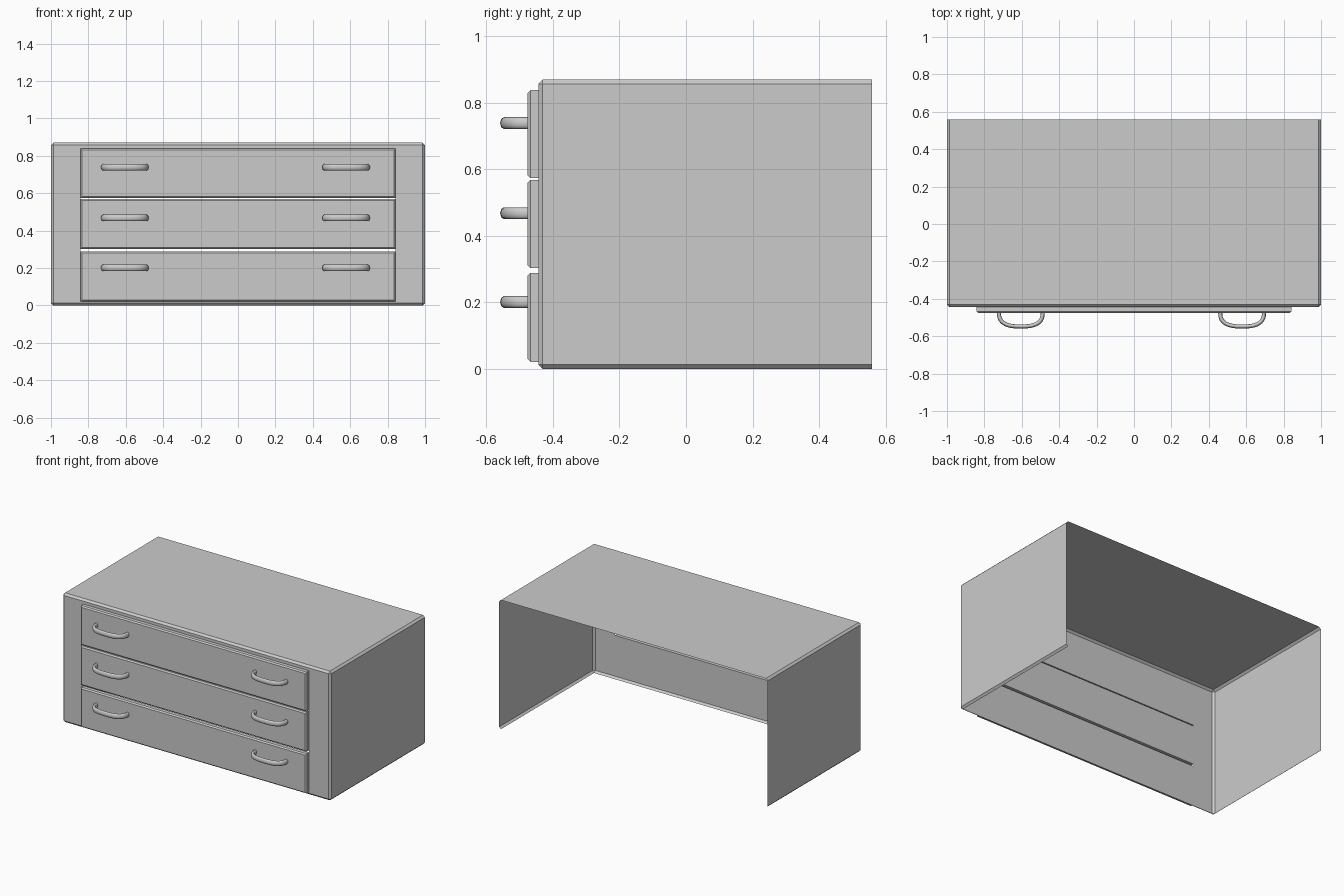
import bpy, bmesh, math
from mathutils import Vector

cube = bpy.data.objects.get("Cube")
if cube:
    bpy.data.objects.remove(cube, do_unlink=True)

grey = bpy.data.materials.new("light_grey")
grey.use_nodes = True
COLOUR = (0.6, 0.6, 0.6, 1)
grey.diffuse_color = COLOUR
grey.node_tree.nodes["Principled BSDF"].inputs["Base Color"].default_value = COLOUR

HALF_W = 1.0
FRONT, BACK = -0.444, 0.56
TOP = 0.87
DRAWER_W = 0.841
DRAWER_FRONT = -0.476
DRAWERS = [(0.021, 0.288, 0.201), (0.303, 0.568, 0.468), (0.574, 0.838, 0.739)]


def add_box(bm, low, high):
    bmesh.ops.create_cube(bm, size=1)
    low, high = Vector(low), Vector(high)
    for v in bm.verts:
        v.co = (low + high) / 2 + v.co * (high - low)


def finish(bm, name):
    mesh = bpy.data.meshes.new(name)
    bm.to_mesh(mesh)
    bm.free()
    mesh.materials.append(grey)
    obj = bpy.data.objects.new(name, mesh)
    bpy.context.collection.objects.link(obj)
    return obj


def chamfer(bm, edges, width):
    bmesh.ops.bevel(bm, geom=edges, offset=width, segments=1, affect='EDGES')


# Case: thin chamfered shell, open at the back and underneath
bm = bmesh.new()
add_box(bm, (-HALF_W, FRONT, 0), (HALF_W, BACK, TOP))
chamfer(bm, [e for e in bm.edges if any(v.co.y < 0 for v in e.verts)], 0.013)
bm.normal_update()
bmesh.ops.delete(bm, geom=[f for f in bm.faces if f.normal.y > 0.9 or f.normal.z < -0.9],
                 context='FACES_ONLY')

# Opening in the case front behind the drawers
cuts = [((-DRAWER_W, 0, 0), (1, 0, 0)), ((DRAWER_W, 0, 0), (1, 0, 0)),
        ((0, 0, DRAWERS[0][0]), (0, 0, 1)), ((0, 0, DRAWERS[-1][1]), (0, 0, 1))]
for point, normal in cuts:
    faces = [f for f in bm.faces if f.normal.y < -0.9]
    geom = set(faces)
    for f in faces:
        geom.update(f.edges)
        geom.update(f.verts)
    bmesh.ops.bisect_plane(bm, geom=list(geom), plane_co=point, plane_no=normal)
    bm.normal_update()
hole = []
for f in bm.faces:
    c = f.calc_center_median()
    if f.normal.y < -0.9 and abs(c.x) < DRAWER_W and DRAWERS[0][0] < c.z < DRAWERS[-1][1]:
        hole.append(f)
bmesh.ops.delete(bm, geom=hole, context='FACES')
finish(bm, "case")


# Bow handle: round tube on a flattened arch, stretched upright
def add_handle(name, x, z):
    curve = bpy.data.curves.new(name, 'CURVE')
    curve.dimensions = '3D'
    curve.bevel_depth = 0.011
    curve.bevel_resolution = 2
    steps = 20
    spline = curve.splines.new('POLY')
    spline.points.add(steps)
    for i, p in enumerate(spline.points):
        a = math.pi * i / steps
        c, s = math.cos(a), max(math.sin(a), 0)
        p.co = (math.copysign(abs(c) ** 0.75, c) * 0.117, -0.075 * s ** 0.75, 0, 1)
    curve.materials.append(grey)
    obj = bpy.data.objects.new(name, curve)
    bpy.context.collection.objects.link(obj)
    obj.location = (x, DRAWER_FRONT + 0.003, z)
    obj.scale.z = 1.6
    bpy.ops.object.select_all(action='DESELECT')
    obj.select_set(True)
    bpy.context.view_layer.objects.active = obj
    bpy.ops.object.convert(target='MESH')
    bpy.ops.object.shade_smooth_by_angle(angle=math.radians(50))


# Drawer fronts with chamfered front edges, two handles each
for name, (low, high, grip) in zip(("bottom", "middle", "top"), DRAWERS):
    bm = bmesh.new()
    add_box(bm, (-DRAWER_W, DRAWER_FRONT, low), (DRAWER_W, FRONT, high))
    middle = (DRAWER_FRONT + FRONT) / 2
    chamfer(bm, [e for e in bm.edges if all(v.co.y < middle for v in e.verts)], 0.008)
    finish(bm, name + "_drawer")
    add_handle(name + "_left_handle", 0.578, grip)
    add_handle(name + "_right_handle", -0.605, grip)
